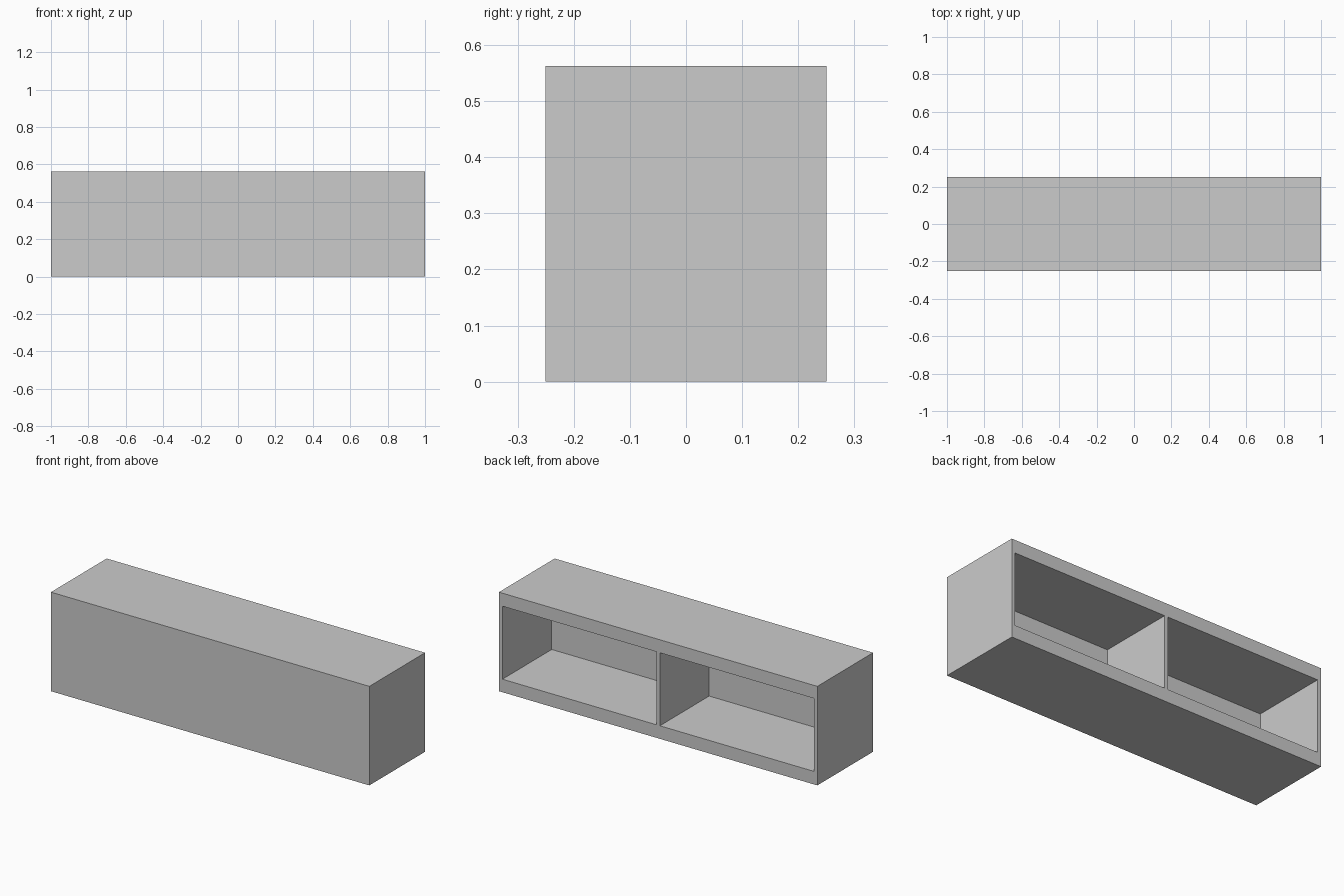
import bpy
import bmesh

if "Cube" in bpy.data.objects:
    bpy.data.objects.remove(bpy.data.objects["Cube"], do_unlink=True)

LENGTH, DEPTH, HEIGHT = 2.0, 0.5, 0.5625
SIDE, RAIL, FRONT = 0.022, 0.074, 0.058

grey = bpy.data.materials.new("plain_grey")
grey.use_nodes = True
colour = (0.6, 0.6, 0.6, 1)
grey.diffuse_color = colour
grey.node_tree.nodes["Principled BSDF"].inputs["Base Color"].default_value = colour


def box(name, low, high):
    """Axis-aligned box between two corners."""
    bm = bmesh.new()
    bmesh.ops.create_cube(bm, size=1)
    for v in bm.verts:
        v.co = [b if c > 0 else a for c, a, b in zip(v.co, low, high)]
    mesh = bpy.data.meshes.new(name)
    bm.to_mesh(mesh)
    bm.free()
    mesh.materials.append(grey)
    obj = bpy.data.objects.new(name, mesh)
    bpy.context.collection.objects.link(obj)
    return obj


# Solid cabinet body
cabinet = box("cabinet", (-LENGTH / 2, -DEPTH / 2, 0), (LENGTH / 2, DEPTH / 2, HEIGHT))

# Two compartments open to the back, either side of a thin divider
for side, start in (("right", -LENGTH / 2 + SIDE), ("left", SIDE / 2)):
    end = start + LENGTH / 2 - 1.5 * SIDE
    cutter = box(side + "_compartment_cutter",
                 (start, -DEPTH / 2 + FRONT, RAIL),
                 (end, DEPTH, HEIGHT - RAIL))
    cutter.hide_render = True
    cutter.hide_set(True)
    cutter.display_type = 'WIRE'
    cut = cabinet.modifiers.new(side + "_compartment", 'BOOLEAN')
    cut.operation = 'DIFFERENCE'
    cut.solver = 'EXACT'
    cut.object = cutter
